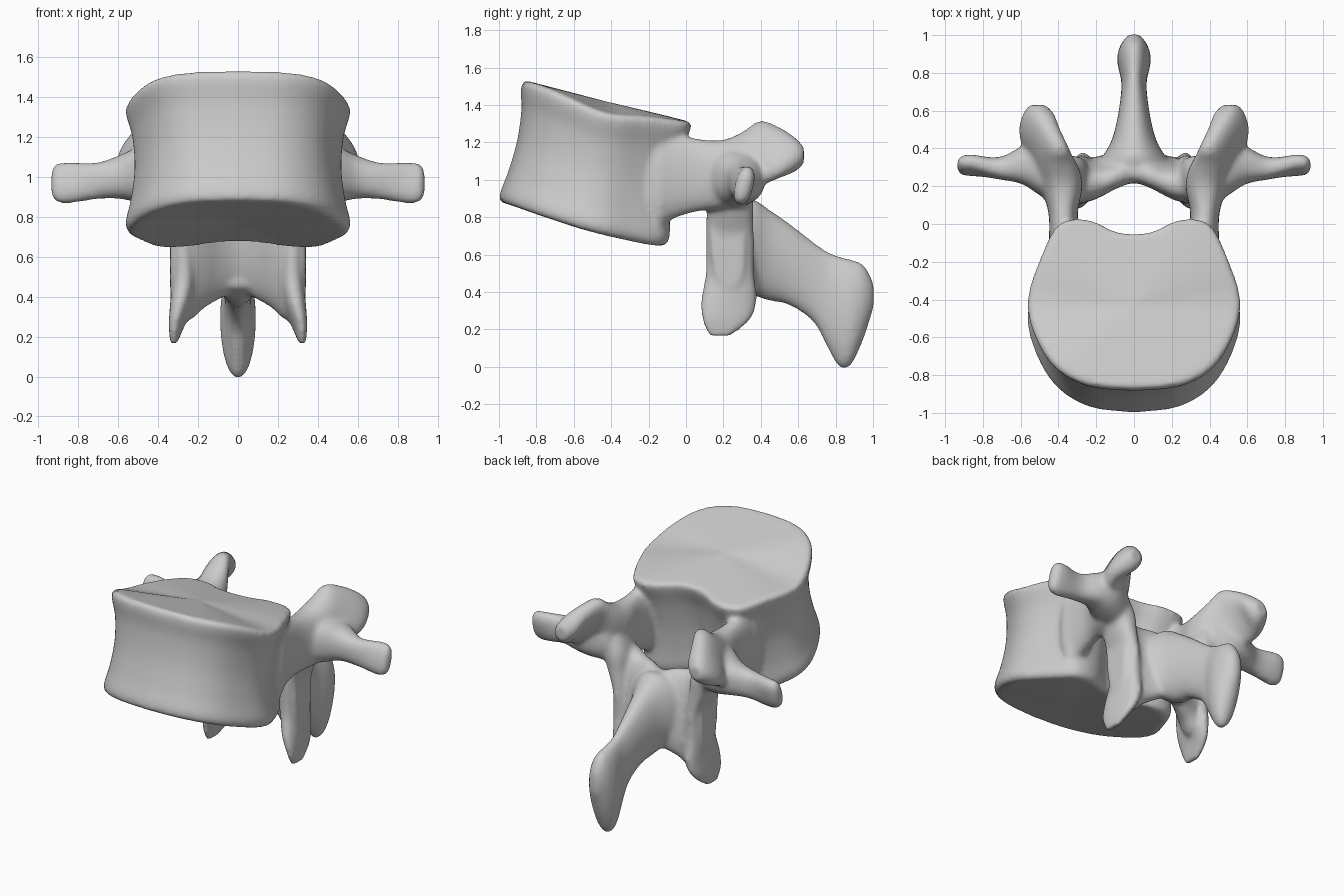
import bpy, bmesh, math
from mathutils import Vector

if "Cube" in bpy.data.objects:
    bpy.data.objects.remove(bpy.data.objects["Cube"])

bm = bmesh.new()


def spline(pts, steps):
    """Catmull-Rom through tuples of any length."""
    pts = [Vector(p) for p in pts]
    out = []
    for i in range(len(pts) - 1):
        p0, p1, p2 = pts[max(i - 1, 0)], pts[i], pts[i + 1]
        p3 = pts[min(i + 2, len(pts) - 1)]
        for k in range(steps):
            t = k / steps
            out.append(0.5 * (2 * p1 + (p2 - p0) * t + (2 * p0 - 5 * p1 + 4 * p2 - p3) * t * t
                              + (3 * p1 - p0 - 3 * p2 + p3) * t ** 3))
    return out + [pts[-1]]


def skin(rings, start, end):
    """Bridge rings of points and close both ends with fans."""
    rows = [[bm.verts.new(p) for p in r] for r in rings]
    n = len(rows[0])
    for a, b in zip(rows, rows[1:]):
        for i in range(n):
            j = (i + 1) % n
            bm.faces.new((a[i], a[j], b[j], b[i]))
    for row, tip in ((rows[0], start), (rows[-1], end)):
        c = bm.verts.new(tip)
        for i in range(n):
            bm.faces.new((row[i], row[(i + 1) % n], c))


def loft(axis, sections, mirror=True, power=0.85, n=28):
    """Sections: centre x, y, z, two half sizes, tilt in radians."""
    ua, va = {'X': (1, 2), 'Y': (0, 2), 'Z': (0, 1)}[axis]
    for side in ((1, -1) if mirror else (1,)):
        rings, mids = [], []
        for s in spline(sections, 5):
            ring = []
            for i in range(n):
                a = 2 * math.pi * i / n
                c, d = math.cos(a), math.sin(a)
                u = math.copysign(abs(c) ** power, c) * max(s[3], 0.004)
                v = math.copysign(abs(d) ** power, d) * max(s[4], 0.004)
                p = Vector(s[:3])
                p[ua] += u * math.cos(s[5]) - v * math.sin(s[5])
                p[va] += u * math.sin(s[5]) + v * math.cos(s[5])
                p.x *= side
                ring.append(p)
            rings.append(ring)
            mid = Vector(s[:3])
            mid.x *= side
            mids.append(mid)
        skin(rings, mids[0], mids[-1])


# vertebral body: kidney outline lofted between two tilted end plates
half = spline([(0, -.05), (.1, -.035), (.22, .02), (.33, .03), (.42, -.02), (.5, -.19), (.56, -.38),
               (.54, -.55), (.43, -.745), (.25, -.85), (0, -.875)], 5)
outline = [Vector(p) for p in half] + [Vector((-p.x, p.y)) for p in half[-2:0:-1]]


def body_point(p, t, s):
    top = 1.53 - .24 * (p.y + .87) - .06 * abs(p.x / .56) ** 7
    low = .875 - .245 * (p.y + .87) - .045 * abs(p.x / .56) ** 3
    shift = .13 - .05 * (p.x / .56) ** 2 * (p.y < -.38)
    if p.y >= -.38:
        shift -= .05 * (p.x / .56) ** 2 * max(0, 1 - (p.y + .38) / .3)
    y = -.43 + (p.y + .43) * s - shift * (1 - t)
    return Vector((p.x * s, y, low + (top - low) * t))


rows = spline([(0, .94), (.02, .985), (.09, 1), (.25, .955), (.5, .92), (.75, .94),
               (.9, .99), (.975, 1), (1, .96)], 3)
skin([[body_point(p, t, s) for p in outline] for t, s in rows],
     Vector((0, -.56, .775)), Vector((0, -.43, 1.42)))

# pedicle flowing into the superior articular process
loft('Y', [(.32, -.30, .99, .07, .24, 0), (.355, -.16, .99, .10, .28, 0),
           (.365, -.08, 1.02, .085, .235, 0),
           (.375, .06, 1.025, .078, .195, 0), (.385, .20, 1.03, .11, .185, .1),
           (.42, .31, 1.08, .11, .185, .3), (.465, .40, 1.14, .078, .195, .5),
           (.50, .50, 1.145, .07, .155, .6), (.505, .58, 1.135, .07, .10, .6),
           (.51, .63, 1.13, .045, .045, .5)])

# transverse process
loft('X', [(.34, .22, .99, .14, .15, 0), (.48, .28, 1.01, .14, .145, 0),
           (.59, .31, 1.00, .10, .11, 0), (.71, .295, .98, .06, .092, 0),
           (.85, .31, .97, .05, .106, -.25), (.91, .31, .97, .045, .098, -.25),
           (.937, .31, .97, .02, .06, -.25)])

# inferior articular process
loft('Z', [(.36, .25, 1.05, .07, .08, 0), (.335, .24, .93, .09, .12, 0),
           (.31, .235, .82, .075, .125, 0),
           (.28, .235, .68, .055, .13, 0), (.272, .235, .5, .06, .13, 0),
           (.283, .23, .36, .055, .15, .1), (.308, .215, .25, .036, .13, .1),
           (.322, .18, .165, .018, .06, 0)])

# lamina across the back of the canal
lamina = [(.34, .22, .70, .09, .28, .05), (.25, .23, .62, .105, .335, .1),
          (.17, .255, .63, .095, .29, .15), (.09, .29, .65, .085, .265, .18)]
loft('X', lamina + [(0, .31, .66, .08, .23, .18)]
     + [(-s[0],) + s[1:] for s in reversed(lamina)], mirror=False, power=.8)

# spinous process flaring into the lamina
loft('Y', [(0, .27, .66, .22, .21, 0), (0, .36, .64, .165, .255, 0),
           (0, .44, .60, .12, .245, 0), (0, .55, .55, .09, .22, 0),
           (0, .68, .455, .07, .215, 0), (0, .76, .355, .068, .26, 0),
           (0, .82, .295, .082, .297, 0), (0, .88, .29, .09, .285, 0),
           (0, .94, .34, .075, .215, 0), (0, .98, .37, .05, .13, 0),
           (0, 1.005, .38, .025, .06, 0)], mirror=False, power=.97)

# fuse all parts into one smooth bone
bmesh.ops.recalc_face_normals(bm, faces=bm.faces)
mesh = bpy.data.meshes.new("vertebra")
bm.to_mesh(mesh)
bm.free()
bone = bpy.data.objects.new("vertebra", mesh)
bpy.context.collection.objects.link(bone)
fuse = bone.modifiers.new("fuse", 'REMESH')
fuse.mode = 'VOXEL'
fuse.voxel_size = 0.014
fuse.use_smooth_shade = True
soft = bone.modifiers.new("soften", 'SMOOTH')
soft.factor = 0.5
soft.iterations = 12
